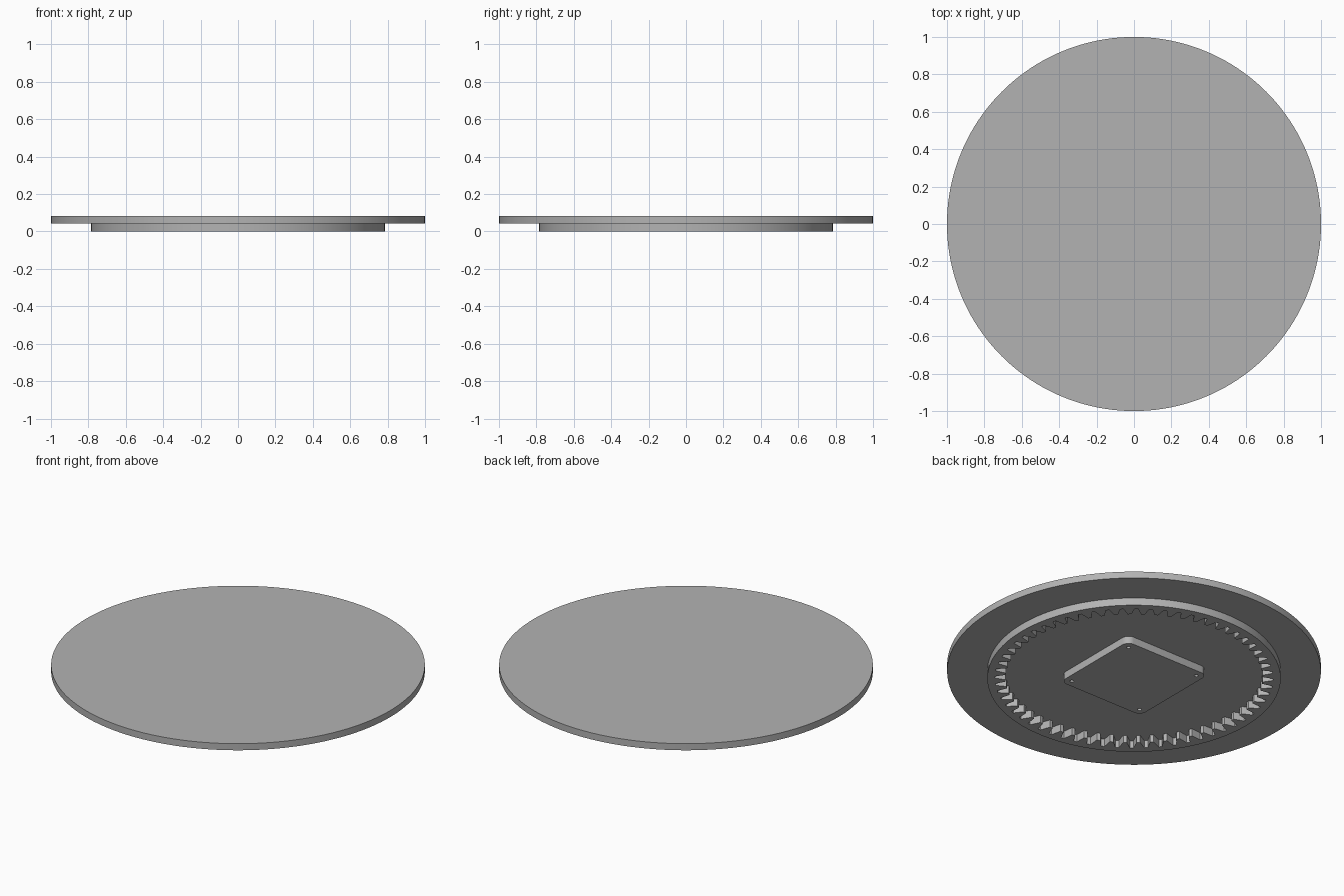
import bpy
from math import cos, sin, pi, tau, radians

cube = bpy.data.objects.get("Cube")
if cube:
    bpy.data.objects.remove(cube)

TOP, MID, SINK = 0.083, 0.044, 0.002   # disc top, disc underside, overlap of parts

grey = bpy.data.materials.new("light_grey")
grey.use_nodes = True
colour = (0.45, 0.45, 0.45, 1)
grey.diffuse_color = colour
grey.node_tree.nodes["Principled BSDF"].inputs["Base Color"].default_value = colour


def circle(radius, count, cx=0, cy=0):
    return [(cx + radius * cos(tau * i / count), cy + radius * sin(tau * i / count))
            for i in range(count)]


def rounded_square(half, radius, steps=8):
    points = []
    for quarter in range(4):
        mid = pi / 4 + quarter * pi / 2
        reach = (half - radius) * 2 ** 0.5
        for i in range(steps + 1):
            a = mid - pi / 4 + i / steps * pi / 2
            points.append((reach * cos(mid) + radius * cos(a),
                           reach * sin(mid) + radius * sin(a)))
    return points


def internal_teeth(count, root, tip):
    # Half widths of each tooth as a share of the pitch, from root to tip
    flank = [(0, 0.38), (0.25, 0.32), (0.55, 0.25), (0.8, 0.19), (1, 0.13)]
    points = []
    for tooth in range(count):
        sides = [(t, -w) for t, w in flank] + [(t, w) for t, w in reversed(flank)]
        for t, w in sides:
            a = tau * (tooth + w) / count
            r = root + (tip - root) * t
            points.append((r * cos(a), r * sin(a)))
    return points


def extruded(name, outlines, low, high):
    # Filled outlines with holes, extruded between two heights
    curve = bpy.data.curves.new(name, "CURVE")
    curve.dimensions = "2D"
    curve.fill_mode = "BOTH"
    curve.extrude = (high - low) / 2
    for outline in outlines:
        spline = curve.splines.new("POLY")
        spline.points.add(len(outline) - 1)
        for point, (x, y) in zip(spline.points, outline):
            point.co = (x, y, 0, 1)
        spline.use_cyclic_u = True
    obj = bpy.data.objects.new(name, curve)
    bpy.context.collection.objects.link(obj)
    obj.location.z = (low + high) / 2
    bpy.ops.object.select_all(action="DESELECT")
    obj.select_set(True)
    bpy.context.view_layer.objects.active = obj
    bpy.ops.object.convert(target="MESH")
    obj = bpy.context.object
    obj.data.materials.clear()
    obj.data.materials.append(grey)
    # Weld the caps to the walls
    bpy.ops.object.mode_set(mode="EDIT")
    bpy.ops.mesh.select_all(action="SELECT")
    bpy.ops.mesh.remove_doubles(threshold=0.00005)
    bpy.ops.mesh.normals_make_consistent(inside=False)
    bpy.ops.object.mode_set(mode="OBJECT")
    bpy.ops.object.shade_smooth_by_angle(angle=radians(25))
    return obj


# Round top
extruded("turntable_disc", [circle(1, 160)], MID, TOP)

# Ring with inward teeth under the disc
extruded("internal_gear_ring",
         [circle(0.785, 160), internal_teeth(60, 0.744, 0.688)], 0, MID + SINK)

# Square mounting plate with four screw holes
h = 0.236
holes = [circle(0.011, 16, x, y) for x in (-h, h) for y in (-h, h)]
extruded("mounting_plate", [rounded_square(0.279, 0.043)] + holes, 0, MID + SINK)
